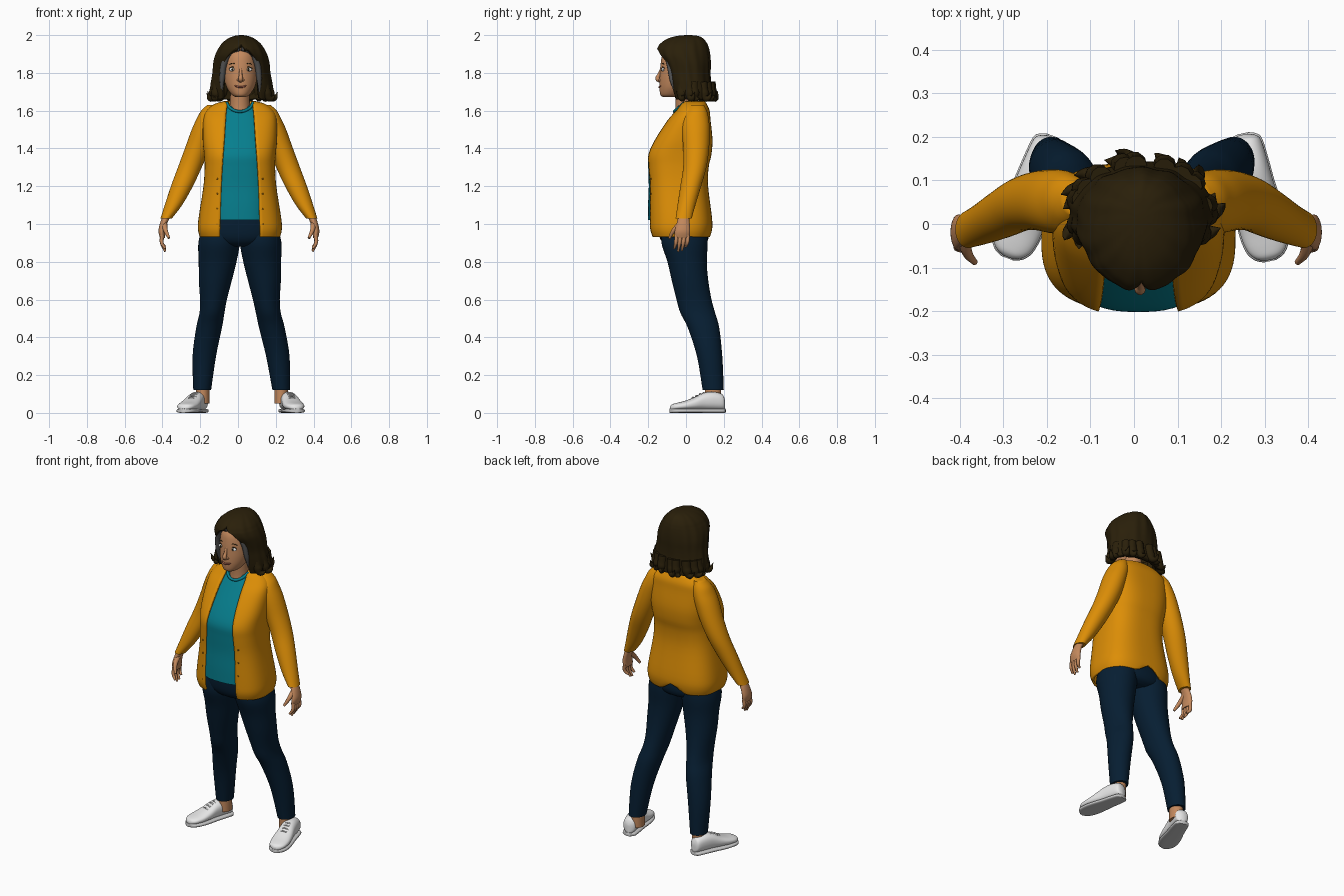
import bpy, bmesh
from math import sin, cos, asin, pi, copysign, radians
from mathutils import Matrix

if "Cube" in bpy.data.objects:
    bpy.data.objects.remove(bpy.data.objects["Cube"])


def material(name, *rgb):
    mat = bpy.data.materials.new(name)
    mat.use_nodes = True
    mat.diffuse_color = (*rgb, 1)
    bsdf = mat.node_tree.nodes["Principled BSDF"]
    bsdf.inputs["Base Color"].default_value = (*rgb, 1)
    bsdf.inputs["Roughness"].default_value = 0.8
    return mat


HAIR = material("dark brown", .023, .014, .003)
GREY = material("grey hair", .09, .09, .09)
SKIN = material("skin", .55, .25, .11)
KNIT = material("mustard", .72, .27, .002)
TRIM = material("dark mustard", .38, .14, .003)
TEAL = material("teal", .002, .21, .27)
NAVY = material("navy", .002, .013, .032)
WHITE = material("white", .8, .8, .8)
SOLE = material("pale grey", .58, .58, .58)
LIPS = material("lip red", .33, .1, .06)
CX = .01
parts = []


def finish(name, mesh, mat):
    mesh.materials.clear()
    mesh.materials.append(mat)
    obj = bpy.data.objects.new(name, mesh)
    bpy.context.collection.objects.link(obj)
    parts.append(obj)
    return obj


def smooth_rows(rows, steps):
    """Catmull-Rom interpolation between profile rows."""
    out = []
    for k in range(len(rows) - 1):
        a, b, c, d = (rows[min(max(k + j, 0), len(rows) - 1)] for j in (-1, 0, 1, 2))
        for s in range(steps):
            t = s / steps
            out.append([q + t / 2 * (r - p + t * (2 * p - 5 * q + 4 * r - e + t * (3 * (q - r) + e - p)))
                        for p, q, r, e in zip(a, b, c, d)])
    return out + [list(rows[-1])]


def loft(name, mat, rows, power=1, shell=0, ripple=0, segs=40, steps=4, matrix=None):
    """Rows rise in height: z, centre x, half width, front y, back y, front gap."""
    bm = bmesh.new()
    rings = []
    for z, x, rx, front, back, *gap in smooth_rows(rows, steps):
        start = asin(min(.99, (max(gap[0], 0) / rx) ** (1 / power))) if gap else 0
        ring = []
        for i in range(segs + 1 if gap else segs):
            a = start + (2 * pi - 2 * start) * i / segs
            k = 1 + ripple * (sin(11 * a + 9 * z) + .6 * sin(17 * a - 7 * z))
            sx, sy = (copysign(abs(v) ** power, v) * k for v in (sin(a), cos(a)))
            ring.append(bm.verts.new((x + rx * sx, (front + back) / 2 - (back - front) / 2 * sy, z)))
        rings.append(ring)
    closed = len(rows[0]) == 5
    for low, high in zip(rings, rings[1:]):
        for i in range(segs):
            j = (i + 1) % len(low)
            bm.faces.new((low[i], low[j], high[j], high[i]))
    if closed:
        bm.faces.new(rings[0][::-1])
    if closed or ripple:
        bm.faces.new(rings[-1])
    bmesh.ops.remove_doubles(bm, verts=bm.verts, dist=.00001)
    if matrix:
        bm.transform(matrix)
    mesh = bpy.data.meshes.new(name)
    bm.to_mesh(mesh)
    bm.free()
    obj = finish(name, mesh, mat)
    if shell:
        mod = obj.modifiers.new("thickness", "SOLIDIFY")
        mod.thickness, mod.offset = shell, -1
    return obj


def tube(name, mat, points, radii, matrix=None):
    """Tapered round strand through a few points."""
    curve = bpy.data.curves.new(name, "CURVE")
    curve.dimensions, curve.bevel_depth, curve.bevel_resolution = "3D", 1, 3
    curve.resolution_u, curve.use_fill_caps = 6, True
    spline = curve.splines.new("BEZIER")
    spline.bezier_points.add(len(points) - 1)
    for bp, co, r in zip(spline.bezier_points, points, radii):
        bp.co, bp.radius = co, r
        bp.handle_left_type = bp.handle_right_type = "AUTO"
    temp = bpy.data.objects.new(name, curve)
    bpy.context.collection.objects.link(temp)
    bpy.context.view_layer.update()
    mesh = bpy.data.meshes.new_from_object(temp.evaluated_get(bpy.context.evaluated_depsgraph_get()))
    bpy.data.objects.remove(temp)
    if matrix:
        mesh.transform(matrix)
    return finish(name, mesh, mat)


def ball(name, mat, centre, size):
    bm = bmesh.new()
    bmesh.ops.create_uvsphere(bm, u_segments=16, v_segments=10, radius=1)
    bm.transform(Matrix.Translation(centre) @ Matrix.Diagonal((*size, 1)))
    mesh = bpy.data.meshes.new(name)
    bm.to_mesh(mesh)
    bm.free()
    return finish(name, mesh, mat)


# Cardigan body, open down the front, with a raised notch at the back hem
cardigan = loft("cardigan_body", KNIT, [
    (.93, CX, .212, -.185, .128, .107), (.97, CX, .222, -.197, .138, .107),
    (1.03, CX, .219, -.199, .138, .105), (1.2, CX, .193, -.2, .117, .1),
    (1.3, CX, .187, -.207, .12, .095), (1.37, CX, .19, -.206, .135, .09),
    (1.45, CX, .197, -.167, .14, .083), (1.55, CX, .195, -.1, .13, .076),
    (1.6, CX, .178, -.055, .125, .072), (1.635, CX, .135, -.028, .11, .067),
    (1.65, CX, .085, -.012, .1, .06)], power=.72, shell=.012, segs=64)
for v in cardigan.data.vertices:
    if v.co.y > .05:
        v.co.z = max(v.co.z, .985 - .7 * abs(v.co.x))
for x in (-.12, .12):
    for z in (1, 1.08, 1.16, 1.24):
        ball("cardigan_button", TRIM, (CX + x, -.183, z), (.005, .005, .005))

# Shirt, collar and neck
loft("shirt", TEAL, [
    (1.02, CX, .15, -.202, 0), (1.1, CX, .15, -.201, 0), (1.2, CX, .15, -.197, 0), (1.3, CX, .15, -.2, 0),
    (1.37, CX, .15, -.198, 0), (1.45, CX, .14, -.157, .02), (1.55, CX, .12, -.088, .05),
    (1.6, CX, .095, -.053, .07), (1.625, CX, .075, -.035, .07)], power=.8)
tube("shirt_collar", TEAL, [(CX + x, y, z) for x, y, z in
     ((-.07, -.01, 1.64), (-.046, -.045, 1.61), (0, -.062, 1.596), (.046, -.045, 1.61), (.07, -.01, 1.64))],
     [.008] * 5)
loft("neck", SKIN, [(1.59, CX, .057, -.057, .06), (1.63, CX, .053, -.055, .06), (1.72, CX, .05, -.06, .05)])

# Seat of the trousers
loft("trouser_seat", NAVY, [(.88, CX, .07, -.08, .08), (.9, CX, .16, -.122, .11),
                            (.95, CX, .2, -.145, .118), (1.06, CX, .18, -.15, .09)], power=.9)

# Arms, hands and legs
for side, label in ((1, "left"), (-1, "right")):
    def limb(points):
        return [(CX / 2 + side * x, y, z) for x, y, z in points]

    def place(rows):
        return [(r[0], CX / 2 + side * r[1], *r[2:]) for r in rows]

    loft(label + "_sleeve", KNIT, place([
        (1.03, .385, .03, -.055, .03), (1.1, .347, .046, -.045, .05), (1.2, .302, .058, -.03, .08),
        (1.3, .26, .063, -.015, .108), (1.4, .22, .066, -.015, .122), (1.5, .184, .066, -.022, .125),
        (1.56, .162, .06, -.02, .12), (1.6, .15, .05, 0, .11), (1.63, .138, .03, .02, .095)]))
    loft(label + "_palm", SKIN, place([
        (.925, .405, .013, -.06, .018), (.96, .408, .018, -.06, .022), (1, .4, .019, -.05, .02),
        (1.04, .384, .022, -.04, .016)]), segs=20)
    for k, tip in enumerate((.87, .855, .86, .88)):
        y = -.05 + k * .02
        tube(label + "_finger", SKIN, limb([(.406, y, .94), (.408, y - .004, .9), (.39, y - .012, tip)]),
             [.011, .01, .006])
    tube(label + "_thumb", SKIN, limb([(.395, -.03, 1), (.388, -.065, .965), (.37, -.088, .925)]),
         [.016, .012, .007])

    # The left leg stands a little wider
    lean = .036 if side > 0 else .005
    loft(label + "_trouser_leg", NAVY, [(r[0], CX + side * r[1] + lean * max(0, .6 - r[0]), *r[2:]) for r in (
        (.12, .202, .047, .088, .2), (.3, .19, .062, .058, .192), (.45, .164, .068, .01, .176),
        (.53, .148, .066, -.03, .154), (.6, .14, .071, -.05, .135), (.7, .13, .087, -.075, .118),
        (.8, .118, .1, -.098, .11), (.9, .11, .11, -.13, .115), (.98, .1, .1, -.125, .11))])
    loft(label + "_ankle", SKIN, [(z, CX + side * .2 + lean / 2, .036, .1, .185) for z in (.05, .15)], steps=1)

    # Shoe, drawn along its length and turned outward
    heel, yaw = ((.25, .205, 0), .21) if side > 0 else ((-.188, .2, 0), -.35)
    pose = Matrix.Translation(heel) @ Matrix.Rotation(yaw, 4, "Z") @ Matrix.Rotation(pi / 2, 4, "X")
    outline = ((0, .01, .065), (.006, .027, .085), (.02, .038, .102), (.07, .043, .112), (.12, .046, .104),
               (.17, .052, .08), (.22, .054, .062), (.262, .047, .052), (.284, .032, .045), (.294, .012, .034))
    loft(label + "_shoe", WHITE, [(t, 0, w, .015, h) for t, w, h in outline], power=.85, matrix=pose)
    loft(label + "_sole", SOLE, [(t * 1.02 - .003, 0, w + .003, 0, .022) for t, w, h in outline],
         power=.6, matrix=pose)
    for t, h in ((.11, .106), (.13, .1), (.15, .091), (.17, .081)):
        tube(label + "_lace", WHITE, [(-.028, h - .012, t), (0, h + .001, t + .003), (.028, h - .012, t)],
             [.004] * 3, pose)

# Head and face
HX = .014
loft("head", SKIN, [
    (1.672, HX, .026, -.122, -.05), (1.685, HX, .048, -.136, -.01), (1.72, HX, .072, -.14, .03),
    (1.76, HX, .085, -.14, .06), (1.8, HX, .09, -.138, .08), (1.85, HX, .09, -.134, .09),
    (1.9, HX, .082, -.122, .09), (1.95, HX, .055, -.08, .06)])
tube("nose", SKIN, [(HX, -.13, 1.825), (HX, -.143, 1.79), (HX, -.15, 1.768), (HX, -.135, 1.757)],
     [.006, .009, .013, .01])
tube("mouth", LIPS, [(HX + x, y, z) for x, y, z in
     ((-.036, -.125, 1.738), (-.016, -.139, 1.727), (.016, -.139, 1.727), (.036, -.125, 1.738))],
     [.002, .005, .005, .002])
for side, label in ((1, "left"), (-1, "right")):
    x = HX + side * .042
    ball(label + "_nostril", SKIN, (HX + side * .012, -.137, 1.762), (.008, .009, .007))
    ball(label + "_eye", WHITE, (x, -.122, 1.818), (.019, .008, .01))
    ball(label + "_iris", HAIR, (x, -.128, 1.818), (.006, .004, .007))
    for name, z, lift in (("_eyelid", 1.825, .006), ("_brow", 1.844, .007)):
        tube(label + name, HAIR, [(x - side * .02, -.126, z), (x, -.124, z + lift), (x + side * .02, -.113, z)],
             [.001, .0025, .001])
    tube(label + "_grey_strand", GREY, [(HX + side * a, y, z) for a, y, z in
         ((.005, -.118, 1.928), (.055, -.107, 1.912), (.084, -.09, 1.86), (.098, -.075, 1.77), (.1, -.06, 1.7))],
         [.012, .015, .017, .014, .005])

# Bobbed hair, open around the face, with flicked ends
HC = .017
loft("hair", HAIR, [
    (1.66, HC, .16, -.08, .145, .105), (1.7, HC, .167, -.09, .143, .1),
    (1.75, HC, .161, -.1, .133, .1), (1.8, HC, .152, -.11, .13, .098),
    (1.85, HC, .148, -.128, .13, .09), (1.89, HC, .139, -.15, .127, .07),
    (1.92, HC, .126, -.155, .122, .042), (1.935, HC, .117, -.15, .118, .015), (1.955, HC, .103, -.136, .11, 0),
    (1.98, HC, .073, -.1, .092, 0), (1.995, HC, .038, -.05, .065, 0), (2, HC, .01, 0, .025, 0)],
    shell=.03, ripple=.013, segs=90)
for k in range(13):
    wave = sin(k * 2.4)
    a = radians(62 + k * 19.7 + 5 * wave)
    points = [(HC + .158 * r * sin(a + turn), .028 - .118 * r * cos(a + turn), z) for r, turn, z in
              ((.88, 0, 1.75), (.95, .03, 1.69), (1.06 + wave * .03, .1, 1.664),
               (1.19 + wave * .06, .22, 1.685 + wave * .02))]
    tube("hair_flick", HAIR, points, [.026, .028, .017, .001])

# Smooth shading with crisp edges
bpy.ops.object.select_all(action="DESELECT")
for obj in parts:
    obj.select_set(True)
bpy.context.view_layer.objects.active = parts[0]
bpy.ops.object.shade_smooth_by_angle(angle=radians(50))
